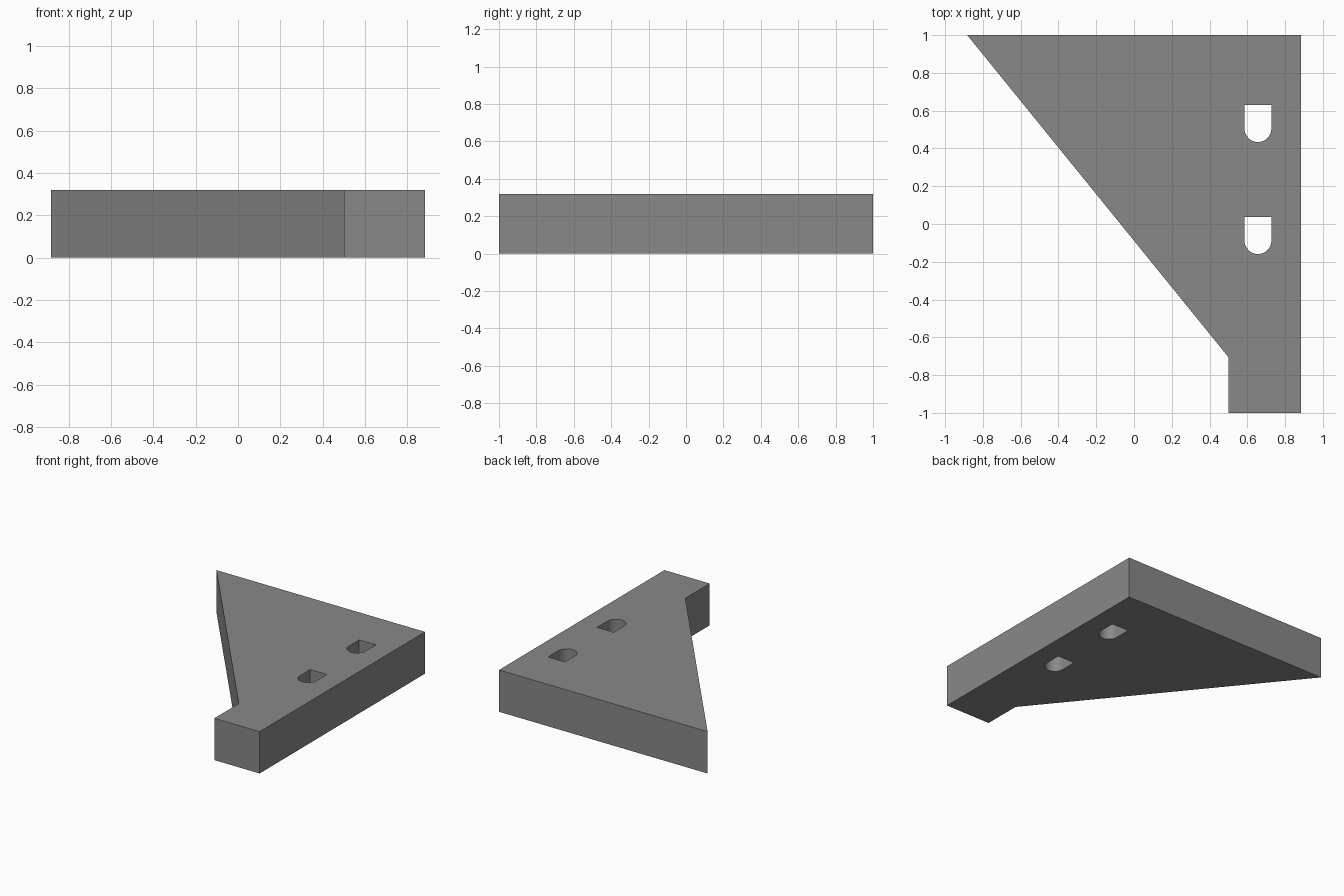
import bpy, bmesh, math

if "Cube" in bpy.data.objects:
    bpy.data.objects.remove(bpy.data.objects["Cube"])

grey = bpy.data.materials.new("plain_grey")
grey.diffuse_color = (0.25, 0.25, 0.25, 1)
grey.use_nodes = True
grey.node_tree.nodes["Principled BSDF"].inputs["Base Color"].default_value = grey.diffuse_color
HEIGHT = 0.32


def prism(name, outline, z0, z1):
    """Extrude a counter-clockwise XY outline from z0 to z1."""
    bm = bmesh.new()
    face = bm.faces.new([bm.verts.new((x, y, z0)) for x, y in outline])
    top = bmesh.ops.extrude_face_region(bm, geom=[face])["geom"]
    bmesh.ops.translate(bm, vec=(0, 0, z1 - z0),
                        verts=[v for v in top if isinstance(v, bmesh.types.BMVert)])
    bmesh.ops.recalc_face_normals(bm, faces=bm.faces)
    mesh = bpy.data.meshes.new(name)
    bm.to_mesh(mesh)
    bm.free()
    mesh.materials.append(grey)
    obj = bpy.data.objects.new(name, mesh)
    bpy.context.collection.objects.link(obj)
    return obj


# Triangular bracket plate with a short foot
plate = prism("bracket_plate", [(0.5, -1), (0.883, -1), (0.883, 1),
                                (-0.883, 1), (0.5, -0.705)], 0, HEIGHT)

# Two through slots: flat at the back, round at the front
R, CX, SEGMENTS = 0.071, 0.656, 32
for i, cy in enumerate((0.505, -0.088)):
    arc = [(CX + R * math.cos(a), cy + R * math.sin(a))
           for a in (math.pi + math.pi * k / SEGMENTS for k in range(SEGMENTS + 1))]
    outline = arc + [(CX + R, cy + 0.125), (CX - R, cy + 0.125)]
    cutter = prism(f"slot_cutter_{i + 1}", outline, -0.1, HEIGHT + 0.1)
    cutter.hide_render = True
    cutter.hide_set(True)
    cut = plate.modifiers.new(f"slot_{i + 1}", "BOOLEAN")
    cut.operation, cut.solver, cut.object = "DIFFERENCE", "EXACT", cutter

# Smooth the rounded slot walls, keep all corners sharp
bpy.context.view_layer.objects.active = plate
plate.select_set(True)
for mod in list(plate.modifiers):
    bpy.ops.object.modifier_apply(modifier=mod.name)
bpy.ops.object.shade_smooth_by_angle(angle=math.radians(30))
